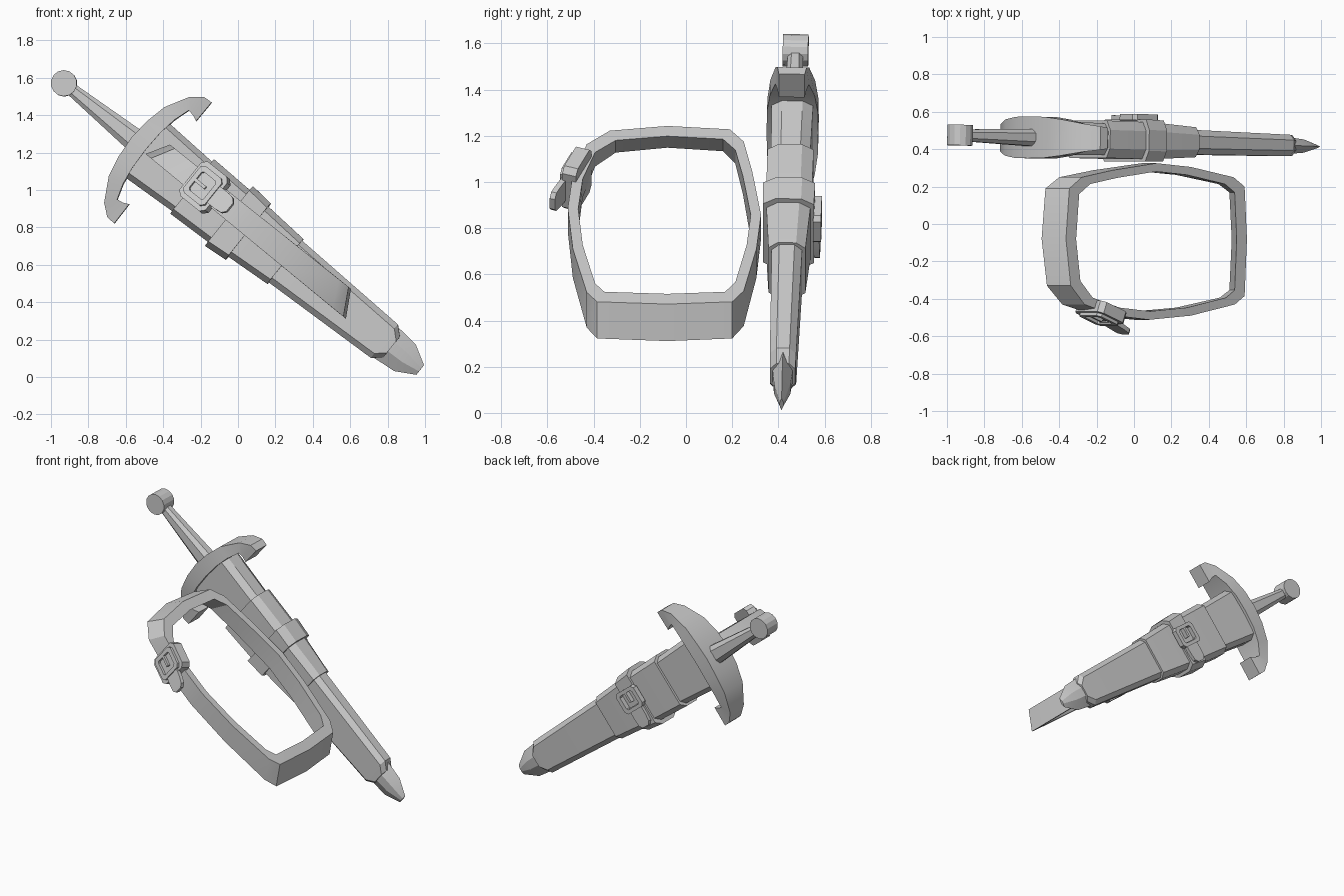
import bpy, bmesh, math
from mathutils import Vector, Matrix

if "Cube" in bpy.data.objects:
    bpy.data.objects.remove(bpy.data.objects["Cube"])

grey = bpy.data.materials.new("plain grey")
grey.diffuse_color = (0.6, 0.6, 0.6, 1)
grey.use_nodes = True
grey.node_tree.nodes["Principled BSDF"].inputs["Base Color"].default_value = grey.diffuse_color


def frame(origin, a, b, c):
    m = Matrix((a, b, c)).transposed().to_4x4()
    m.translation = origin
    return m


# Dagger frame: s runs pommel to tip, t across the blade, n out of the front
POMMEL = Vector((-0.93, 0.475, 1.57))
D = Vector((0.779, -0.025, -0.627)).normalized()
W = Vector((0.627, 0, 0.779)).normalized()
N = D.cross(W)
DAGGER = frame(POMMEL, D, W, N)


def loft(name, rings, m=Matrix(), closed=False):
    """Skin a list of equal-length rings; cap the ends unless closed."""
    bm = bmesh.new()
    vs = [[bm.verts.new(m @ Vector(p)) for p in r] for r in rings]
    k = len(rings[0])
    pairs = list(zip(vs, vs[1:]))
    if closed:
        pairs.append((vs[-1], vs[0]))
    else:
        bm.faces.new(vs[0])
        bm.faces.new(vs[-1])
    for a, b in pairs:
        for i in range(k):
            j = (i + 1) % k
            bm.faces.new((a[i], a[j], b[j], b[i]))
    bmesh.ops.recalc_face_normals(bm, faces=bm.faces)
    me = bpy.data.meshes.new(name)
    bm.to_mesh(me)
    bm.free()
    me.materials.append(grey)
    ob = bpy.data.objects.new(name, me)
    bpy.context.collection.objects.link(ob)
    bpy.ops.object.select_all(action='DESELECT')
    ob.select_set(True)
    bpy.context.view_layer.objects.active = ob
    bpy.ops.object.shade_smooth_by_angle(angle=math.radians(25))
    return ob


def octa(a, b, ca, cb):
    """Rectangle of half sizes a, b with corners cut by ca, cb."""
    return [(a, -b + cb), (a, b - cb), (a - ca, b), (-a + ca, b),
            (-a, b - cb), (-a, -b + cb), (-a + ca, -b), (a - ca, -b)]


def ring(s, w, h, cut=0.03):
    return [(s, p, q) for p, q in octa(w, h, min(cut, w * 0.5), h * 0.5)]


# Pommel disc
disc = [(0.07 * math.cos(i * math.tau / 14), 0.07 * math.sin(i * math.tau / 14)) for i in range(14)]
loft("pommel", [[(x, t, n) for x, t in disc] for n in (-0.055, 0.055)], DAGGER)

# Grip
loft("grip", [ring(0.04, 0.033, 0.032), ring(0.5, 0.064, 0.047)], DAGGER)

# Guard: half profile (outer s, t, inner s, t, half depth), mirrored
half = [(0.465, 0, 0.565, 0, 0.112), (0.475, 0.12, 0.57, 0.12, 0.11),
        (0.50, 0.237, 0.585, 0.22, 0.097), (0.569, 0.363, 0.612, 0.305, 0.073),
        (0.631, 0.413, 0.645, 0.30, 0.063), (0.68, 0.415, 0.678, 0.285, 0.056)]
full = [(a, -b, c, -d, h) for a, b, c, d, h in half[:0:-1]] + half
loft("guard", [[(a, b, -h), (a, b, h), (c, d, h), (c, d, -h)] for a, b, c, d, h in full], DAGGER)

# Scabbard, sleeve, band and end cap
loft("scabbard", [ring(0.56, 0.187, 0.09), ring(0.88, 0.17, 0.085), ring(1.52, 0.143, 0.066),
                  ring(2.2, 0.115, 0.057), ring(2.25, 0.07, 0.054)], DAGGER)
loft("sleeve", [ring(0.88, 0.187, 0.1), ring(1.2, 0.176, 0.099), ring(1.52, 0.154, 0.08)], DAGGER)
loft("band", [ring(1.133, 0.205, 0.113), ring(1.265, 0.193, 0.11)], DAGGER)
loft("end_cap", [[(s, w, 0), (s, w * 0.3, h), (s, -w * 0.3, h),
                  (s, -w, 0), (s, -w * 0.3, -h), (s, w * 0.3, -h)]
                 for s, w, h in ((2.18, 0.107, 0.05), (2.34, 0.092, 0.035), (2.445, 0.033, 0.008))], DAGGER)

# Belt loop: outline in (along, y); the strap twists from one end to the other
MID = Vector((0.08, 0, 0.805))
outline = [(-0.655, -0.08), (-0.63, 0.19), (-0.54, 0.25), (-0.32, 0.287), (0, 0.325),
           (0.25, 0.305), (0.56, 0.25), (0.64, 0.2), (0.657, -0.08), (0.64, -0.385),
           (0.57, -0.43), (0.25, -0.49), (-0.05, -0.512), (-0.3, -0.49),
           (-0.52, -0.43), (-0.62, -0.33)]


def belt_point(u, y):
    return MID + Vector((0.777 * u, y, -0.63 * u))


rings = []
for u, y in outline:
    f = (u + 0.655) / 1.31
    half_w = Vector((0.065, 0, 0.025)).lerp(Vector((0.0135, 0, 0.08)), f)
    o = belt_point(u, y)
    i = belt_point(u * 0.893, -0.09 + (y + 0.09) * 0.893)
    rings.append([o + half_w, o - half_w, i - half_w, i + half_w])
loft("belt", rings, closed=True)


# Buckles: plate, raised frame, prong and strap end
def buckle(name, m, k, plate, drop):
    a, b = 0.095 * k, 0.118 * k
    if plate:
        base = octa(a, b, 0.025, 0.025)
        loft(name + "_plate", [[(x, y, z) for x, y in base] for z in (-0.045, 0.018)], m)
    outer, inner = octa(a * 0.82, b * 0.78, 0.02, 0.02), octa(a * 0.55, b * 0.52, 0.01, 0.01)
    loft(name + "_frame", [[(p[0], p[1], 0), (p[0], p[1], 0.034), (q[0], q[1], 0.034), (q[0], q[1], 0)]
                           for p, q in zip(outer, inner)], m, closed=True)
    loft(name + "_prong", [[(x, -0.009, 0), (x, 0.009, 0), (x, 0.009, 0.034), (x, -0.009, 0.034)]
                           for x in (-a * 0.6, a * 0.2)], m)
    # rounded strap end leaving the buckle
    path = [(a * 0.5, 0.056, 0), (a + 0.04, 0.056, drop * 0.6), (a + 0.085, 0.05, drop), (a + 0.105, 0.028, drop)]
    loft(name + "_strap_end", [[(x, -w * k, z), (x, w * k, z), (x, w * k, z + 0.024), (x, -w * k, z + 0.024)]
                               for x, w, z in path], m)


along = (D + Vector((0, -0.36, 0))).normalized()
buckle("belt_buckle", frame(belt_point(-0.335, -0.485), along, W, along.cross(W)), 1.0, True, 0.012)
buckle("band_buckle", frame(DAGGER @ Vector((1.2, 0.03, -0.108)), -W, D, -N), 0.95, False, 0.004)
